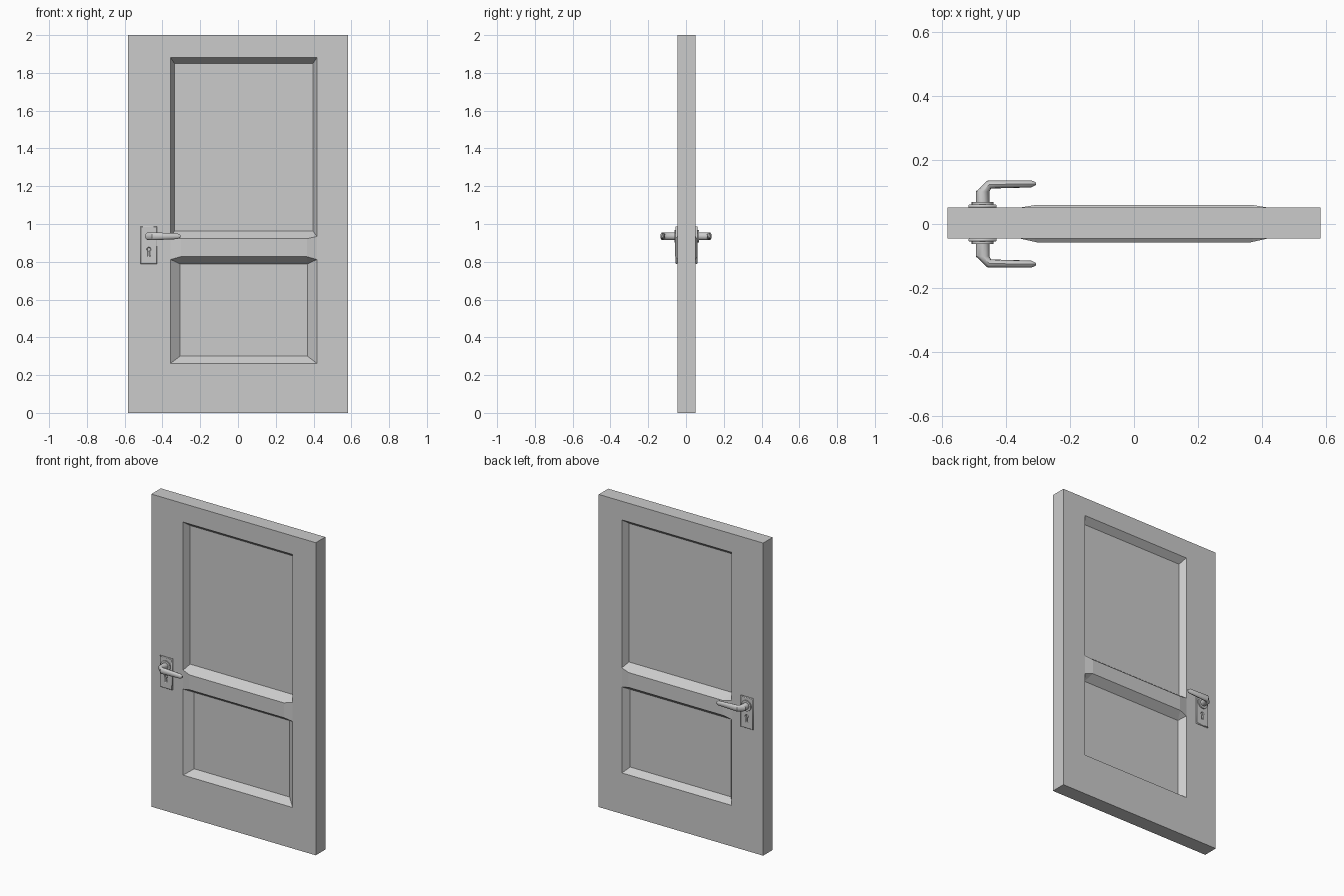
import bpy, bmesh, math

if "Cube" in bpy.data.objects:
    bpy.data.objects.remove(bpy.data.objects["Cube"])

W, H = 0.582, 2.0
XL, XR = -0.357, 0.418          # panel opening, left and right
ZT, ZB = 1.881, 0.262           # panel opening, top and bottom
HX, HZ = -0.472, 0.935          # handle spindle


def finish(bm, name):
    bmesh.ops.recalc_face_normals(bm, faces=bm.faces[:])
    me = bpy.data.meshes.new(name)
    bm.to_mesh(me)
    bm.free()
    ob = bpy.data.objects.new(name, me)
    bpy.context.scene.collection.objects.link(ob)
    return ob


def smooth(ob):
    bpy.ops.object.select_all(action='DESELECT')
    bpy.context.view_layer.objects.active = ob
    ob.select_set(True)
    bpy.ops.object.shade_smooth_by_angle(angle=math.radians(35))


def door_side(bm, y, y_rail, y_panel, low_dx, low_dz):
    """One face of the door: frame, raised middle rail, two sunken panels."""
    def rect(x0, x1, z0, z1, yy):
        return [bm.verts.new((x, yy, z)) for x, z in
                ((x0, z1), (x1, z1), (x1, z0), (x0, z0))]
    face = bm.faces.new
    o = rect(-W, W, 0, H, y)
    a = rect(XL, XR, ZB, ZT, y)
    m = rect(XL, XR, 0.812, 0.934, y)
    r = rect(-0.303, 0.364, 0.827, 0.922, y_rail)
    u = rect(XL + 0.021, XR - 0.021, 0.962, ZT - 0.032, y_panel)
    l = rect(XL + low_dx, XR - low_dx, ZB + low_dz, 0.789, y_panel)
    # flat frame
    face([o[0], o[1], a[1], a[0]])
    face([o[1], o[2], a[2], m[2], m[1], a[1]])
    face([o[2], o[3], a[3], a[2]])
    face([o[3], o[0], a[0], m[0], m[3], a[3]])
    # raised rail
    face(r)
    face([r[1], m[1], m[2], r[2]])
    face([m[0], r[0], r[3], m[3]])
    # upper panel
    face(u)
    face([a[0], a[1], u[1], u[0]])
    face([a[1], m[1], u[2], u[1]])
    face([m[0], a[0], u[0], u[3]])
    face([u[3], u[2], r[1], r[0]])
    face([m[0], u[3], r[0]])
    face([m[1], r[1], u[2]])
    # lower panel
    face(l)
    face([a[2], a[3], l[3], l[2]])
    face([m[2], a[2], l[2], l[1]])
    face([a[3], m[3], l[0], l[3]])
    face([r[3], r[2], l[1], l[0]])
    face([m[3], r[3], l[0]])
    face([m[2], l[1], r[2]])
    return o


# door slab
bm = bmesh.new()
f = door_side(bm, -0.045, -0.057, -0.004, 0.05, 0.038)
b = door_side(bm, 0.051, 0.060, 0.010, 0.03, 0.03)
for i in range(4):
    j = (i + 1) % 4
    bm.faces.new([f[i], f[j], b[j], b[i]])
finish(bm, "door")


def lock_plate(name, y0, y1):
    """Bevelled plate with a keyhole cut through it."""
    cu = bpy.data.curves.new(name, 'CURVE')
    cu.dimensions = '2D'
    cu.fill_mode = 'BOTH'
    cu.bevel_depth = 0.003
    cu.bevel_resolution = 0
    cu.extrude = abs(y1 - y0) / 2 - 0.003
    outline = [(-0.041, 0.792), (0.041, 0.792), (0.041, 0.985), (-0.041, 0.985)]
    hole = [(-0.008, 0.828), (0.008, 0.828)]
    for i in range(9):
        t = math.radians(-60 + 300 * i / 8)
        hole.append((0.012 * math.cos(t), 0.866 + 0.012 * math.sin(t)))
    for pts in (outline, hole):
        sp = cu.splines.new('POLY')
        sp.points.add(len(pts) - 1)
        sp.use_cyclic_u = True
        for p, (x, z) in zip(sp.points, pts):
            p.co = (x, z, 0, 1)
    ob = bpy.data.objects.new(name, cu)
    ob.location = (HX, (y0 + y1) / 2, 0)
    ob.rotation_euler = (math.pi / 2, 0, 0)
    bpy.context.scene.collection.objects.link(ob)


def lever(name, s, y0):
    """Sweep of elliptical rings: x, distance out, heading, half widths."""
    rings = [(HX, y0, 0, 0.021, 0.021), (HX, 0.101, 0, 0.021, 0.021),
             (-0.451, 0.123, 69, 0.014, 0.021), (-0.43, 0.1235, 90, 0.0125, 0.020),
             (-0.32, 0.1250, 90, 0.011, 0.015), (-0.305, 0.1255, 90, 0.004, 0.007)]
    n = 12
    bm = bmesh.new()
    loops = []
    for x, d, th, a, c in rings:
        th = math.radians(th)
        loop = []
        for i in range(n):
            t = 2 * math.pi * i / n
            k = a * math.cos(t)
            loop.append(bm.verts.new((x + k * math.cos(th),
                                      s * (d - k * math.sin(th)),
                                      HZ + c * math.sin(t))))
        loops.append(loop)
    for p, q in zip(loops, loops[1:]):
        for i in range(n):
            j = (i + 1) % n
            bm.faces.new([p[i], p[j], q[j], q[i]])
    bm.faces.new(loops[0])
    bm.faces.new(loops[-1])
    smooth(finish(bm, name))


# plate, collar and lever on both sides
for side, s, surf in (("front", -1, 0.045), ("back", 1, 0.051)):
    lock_plate(side + "_lock_plate", s * (surf - 0.001), s * (surf + 0.010))
    bpy.ops.mesh.primitive_cylinder_add(
        vertices=20, radius=0.034, depth=0.018,
        location=(HX, s * (surf + 0.008), HZ), rotation=(math.pi / 2, 0, 0))
    collar = bpy.context.object
    collar.name = side + "_handle_collar"
    smooth(collar)
    lever(side + "_lever", s, surf + 0.005)
